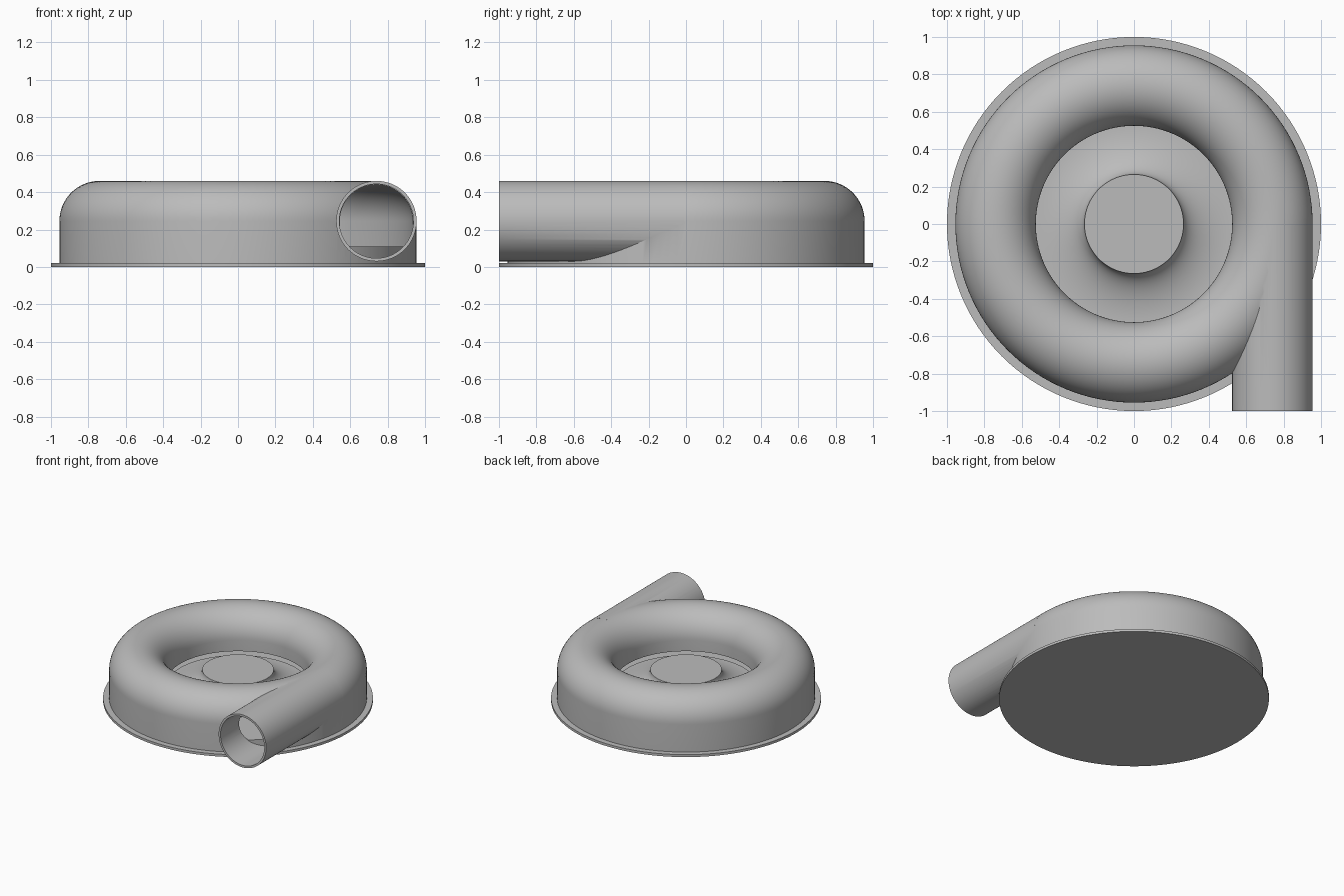
import bpy, bmesh, math
from mathutils import Vector, Matrix

cube = bpy.data.objects.get("Cube")
if cube:
    bpy.data.objects.remove(cube, do_unlink=True)

grey = bpy.data.materials.new("cast_grey")
grey.use_nodes = True
grey.diffuse_color = (0.5, 0.5, 0.5, 1)
grey.node_tree.nodes["Principled BSDF"].inputs["Base Color"].default_value = (0.5, 0.5, 0.5, 1)

RING_R, TUBE_R, AXIS_Z, WALL = 0.74, 0.215, 0.245, 0.02
INNER_R = TUBE_R - WALL


def add_object(name, bm):
    bmesh.ops.recalc_face_normals(bm, faces=bm.faces)
    mesh = bpy.data.meshes.new(name)
    bm.to_mesh(mesh)
    bm.free()
    mesh.materials.append(grey)
    obj = bpy.data.objects.new(name, mesh)
    bpy.context.collection.objects.link(obj)
    return obj


def arc(cx, cz, rx, rz, start, end, steps):
    angles = [math.radians(start + (end - start) * i / steps) for i in range(steps + 1)]
    return [(cx + rx * math.cos(a), cz + rz * math.sin(a)) for a in angles]


def revolve(name, profile, closed):
    """Turn an (r, z) profile around the z axis."""
    bm = bmesh.new()
    verts = [bm.verts.new((r, 0, z)) for r, z in profile]
    edges = [bm.edges.new(pair) for pair in zip(verts, verts[1:])]
    if closed:
        edges.append(bm.edges.new((verts[-1], verts[0])))
    bmesh.ops.spin(bm, geom=verts + edges, cent=(0, 0, 0), axis=(0, 0, 1),
                   angle=math.tau, steps=128, use_merge=False)
    bmesh.ops.remove_doubles(bm, verts=bm.verts, dist=1e-5)
    return add_object(name, bm)


def cylinder_y(name, radius, y0, y1):
    bm = bmesh.new()
    place = Matrix.Translation(Vector((RING_R, (y0 + y1) / 2, AXIS_Z)))
    bmesh.ops.create_cone(bm, cap_ends=True, segments=80, radius1=radius, radius2=radius,
                          depth=y1 - y0, matrix=place @ Matrix.Rotation(math.pi / 2, 4, 'X'))
    return add_object(name, bm)


def activate(obj):
    bpy.ops.object.select_all(action='DESELECT')
    obj.select_set(True)
    bpy.context.view_layer.objects.active = obj


def combine(obj, tool, operation):
    mod = obj.modifiers.new(operation, 'BOOLEAN')
    mod.operation, mod.object, mod.solver = operation, tool, 'EXACT'
    activate(obj)
    bpy.ops.object.modifier_apply(modifier=mod.name)
    bpy.data.objects.remove(tool, do_unlink=True)


# Scroll housing: rounded ring with straight outer wall, joined to the outlet pipe
top = arc(RING_R, AXIS_Z, TUBE_R, TUBE_R, 180, 0, 32)
housing = revolve("scroll_housing", [(RING_R - TUBE_R, 0.155)] + top
                  + [(RING_R + TUBE_R, 0.01), (RING_R - TUBE_R + WALL, 0.01)], True)
combine(housing, cylinder_y("outlet_pipe", TUBE_R, -1, -0.01), 'UNION')

# Hollow channel and pipe bore
inner = arc(RING_R, AXIS_Z, INNER_R, INNER_R, 180, 0, 32)
channel = revolve("channel_cutter", [(0.48, -0.05), (0.48, 0.155), (RING_R - INNER_R, 0.155)]
                  + inner + [(RING_R + INNER_R, -0.05)], True)
combine(housing, channel, 'DIFFERENCE')
combine(housing, cylinder_y("bore_cutter", INNER_R + 0.003, -1.1, 0.02), 'DIFFERENCE')

# Base: flange, back plate and flared centre hub in one turned part
flare = arc(0.53, 0.25, 0.265, 0.13, 180, 270, 20)
base = revolve("base_and_hub", [(0, 0.25)] + flare
               + [(0.53, 0.11), (0.94, 0.11), (0.94, 0.02), (1, 0.02), (1, 0), (0, 0)], False)

for obj in (housing, base):
    activate(obj)
    bpy.ops.object.shade_smooth_by_angle(angle=math.radians(30))
